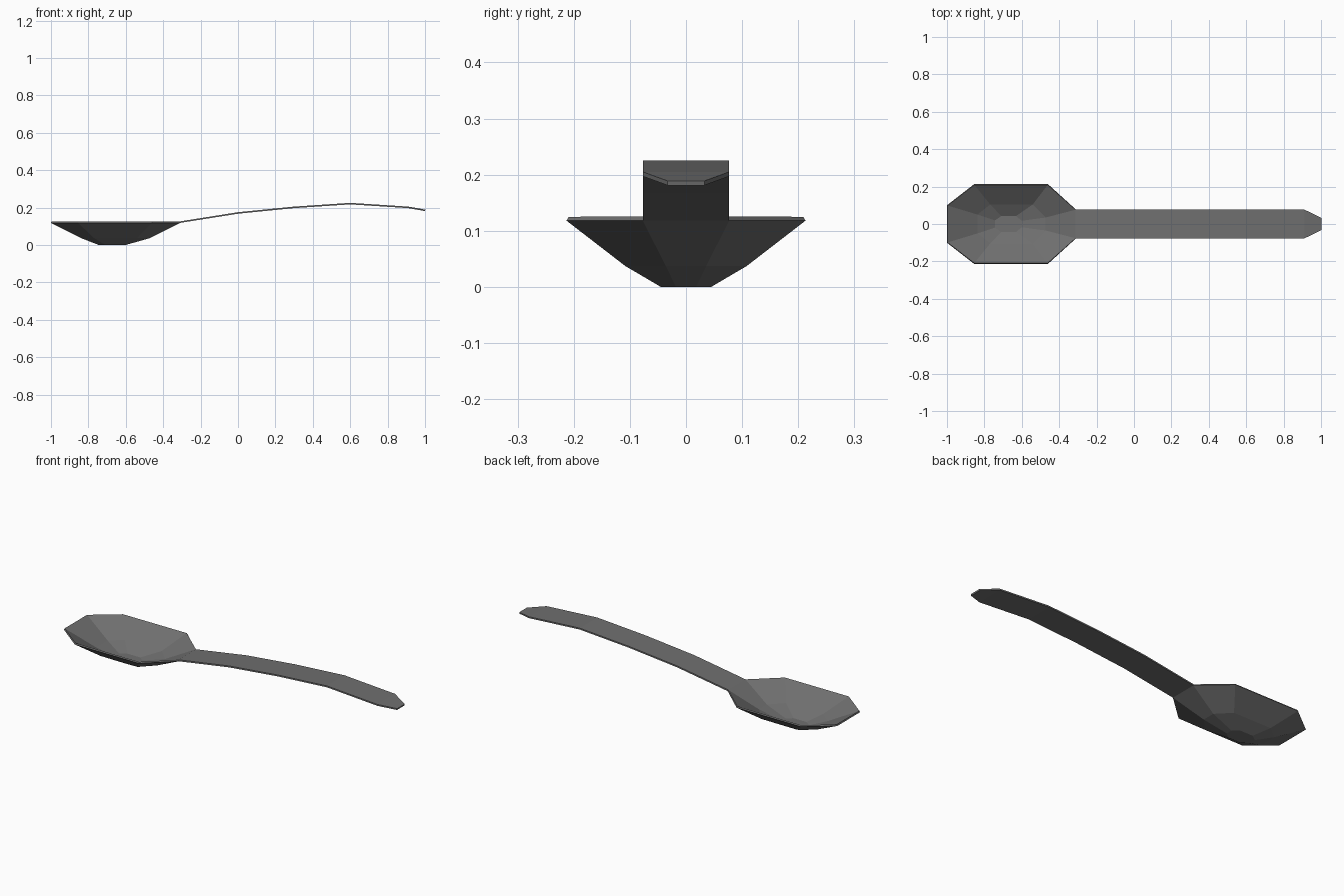
import bpy
import bmesh

cube = bpy.data.objects.get("Cube")
if cube:
    bpy.data.objects.remove(cube, do_unlink=True)

# Dark metal
metal = bpy.data.materials.new("dark_grey_metal")
metal.use_nodes = True
colour = (0.16, 0.16, 0.16, 1)
metal.diffuse_color = colour
metal.node_tree.nodes["Principled BSDF"].inputs["Base Color"].default_value = colour

bm = bmesh.new()


def ring(z, half_outline):
    """Closed ring from one half outline, neck to tip, mirrored across y."""
    points = half_outline + [(x, -y) for x, y in reversed(half_outline)]
    return [bm.verts.new((x, y, z)) for x, y in points]


# Bowl: three stacked octagons, rim to base
rings = [
    ring(0.118, [(-0.31, 0.077), (-0.46, 0.213), (-0.855, 0.213), (-1.0, 0.1)]),
    ring(0.037, [(-0.47, 0.036), (-0.54, 0.108), (-0.77, 0.108), (-0.84, 0.052)]),
    ring(0.0, [(-0.6, 0.018), (-0.63, 0.045), (-0.71, 0.045), (-0.745, 0.02)]),
]
for upper, lower in zip(rings, rings[1:]):
    for i in range(8):
        j = (i + 1) % 8
        bm.faces.new((upper[i], upper[j], lower[j], lower[i]))
bm.faces.new(rings[-1])

# Handle: arched strip that continues from the neck edge of the bowl
left, right = rings[0][0], rings[0][-1]
for x, z, half in [(0, 0.167, 0.077), (0.3, 0.197, 0.077), (0.6, 0.217, 0.077),
                   (0.91, 0.197, 0.077), (1.0, 0.181, 0.033)]:
    new_left = bm.verts.new((x, half, z))
    new_right = bm.verts.new((x, -half, z))
    bm.faces.new((left, right, new_right, new_left))
    left, right = new_left, new_right

# Face the sheet upwards
bmesh.ops.recalc_face_normals(bm, faces=bm.faces)
bm.normal_update()
base = min(bm.faces, key=lambda f: f.calc_center_median().z)
if base.normal.z < 0:
    bmesh.ops.reverse_faces(bm, faces=bm.faces)

mesh = bpy.data.meshes.new("spoon")
bm.to_mesh(mesh)
bm.free()
mesh.materials.append(metal)
spoon = bpy.data.objects.new("spoon", mesh)
bpy.context.collection.objects.link(spoon)

# Sheet thickness, grown upwards and into the bowl
thickness = spoon.modifiers.new("thickness", "SOLIDIFY")
thickness.thickness = 0.008
thickness.offset = 1
